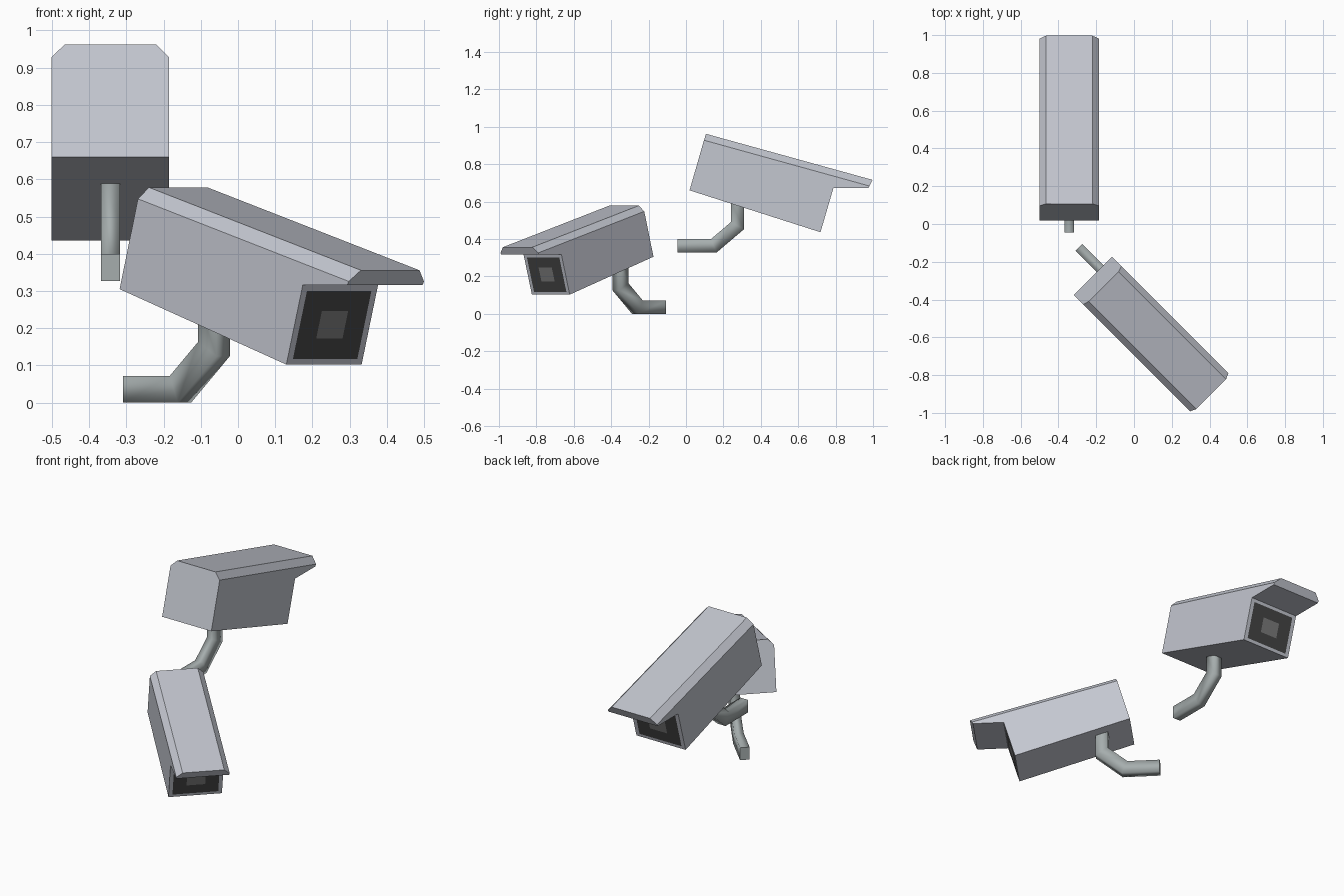
import bpy, bmesh
from math import radians
from mathutils import Vector

if "Cube" in bpy.data.objects:
    bpy.data.objects.remove(bpy.data.objects["Cube"])


def material(name, rgb):
    m = bpy.data.materials.new(name)
    m.diffuse_color = (*rgb, 1)
    m.use_nodes = True
    m.node_tree.nodes["Principled BSDF"].inputs["Base Color"].default_value = m.diffuse_color
    return m


SHELL = material("shell_grey", (0.55, 0.57, 0.63))
DARK = material("dark_glass", (0.06, 0.06, 0.06))
LENS = material("lens_grey", (0.2, 0.2, 0.2))
PIPE = material("bracket_grey", (0.38, 0.42, 0.42))


def housing_mesh():
    """Side profile mirrored across x, with a narrower roof giving the chamfers."""
    w, roof_w = 0.158, 0.123
    side = [(0, 0), (0.70, -0.224), (0.769, 0.012), (0.956, 0.012),
            (0.962, 0.023), (0.077, 0.268)]
    roof = [(0.978, 0.056), (0.088, 0.302)]
    bm = bmesh.new()
    R, L = [[bm.verts.new((s * w, y, z)) for y, z in side]
            + [bm.verts.new((s * roof_w, y, z)) for y, z in roof] for s in (1, -1)]
    bm.faces.new(R[:6])
    bm.faces.new(L[:6])
    front = None
    for a, b in ((0, 1), (1, 2), (2, 3), (6, 7)):
        f = bm.faces.new((R[a], R[b], L[b], L[a]))
        if (a, b) == (1, 2):
            front = f
    for S in (R, L):                                   # chamfers
        bm.faces.new((S[4], S[6], S[7], S[5]))
    bm.faces.new((R[0], R[5], R[7], L[7], L[5], L[0]))  # back
    bm.faces.new((R[3], R[4], R[6], L[6], L[4], L[3]))  # visor tip
    bmesh.ops.recalc_face_normals(bm, faces=bm.faces[:])
    # Dark window and lens, inset into the front face
    for mat, factor in ((1, 0.86), (2, 0.41)):
        bmesh.ops.inset_region(bm, faces=[front], thickness=0.001)
        c = front.calc_center_median()
        for v in front.verts:
            v.co = c + (v.co - c) * factor
        front.material_index = mat
    me = bpy.data.meshes.new("housing")
    bm.to_mesh(me)
    bm.free()
    for m in (SHELL, DARK, LENS):
        me.materials.append(m)
    return me


def bracket_mesh():
    """Bent rectangular arm: pairs of (lower, upper) points along the path."""
    w = 0.0255
    stations = [((0, 0), (0, 0.072)), ((0.208, 0), (0.178, 0.072)),
                ((0.355, 0.125), (0.285, 0.163)), ((0.355, 0.27), (0.285, 0.27))]
    bm = bmesh.new()
    rings = [[bm.verts.new((x, *p)) for x, p in ((-w, lo), (w, lo), (w, up), (-w, up))]
             for lo, up in stations]
    for a, b in zip(rings, rings[1:]):
        for i in range(4):
            j = (i + 1) % 4
            bm.faces.new((a[i], a[j], b[j], b[i])).smooth = True
    bm.faces.new(rings[0])
    bm.faces.new(rings[-1])
    bmesh.ops.recalc_face_normals(bm, faces=bm.faces[:])
    me = bpy.data.meshes.new("bracket")
    bm.to_mesh(me)
    bm.free()
    me.materials.append(PIPE)
    return me


def place(name, mesh, loc, angle=0, scale=1):
    ob = bpy.data.objects.new(name, mesh)
    ob.location = Vector(loc)
    ob.rotation_euler.z = radians(angle)
    ob.scale = (scale,) * 3
    bpy.context.collection.objects.link(ob)


housing, bracket = housing_mesh(), bracket_mesh()

# Upper camera facing back
place("upper_camera_housing", housing, (-0.343, 0.019, 0.66))
place("upper_camera_bracket", bracket, (-0.343, -0.045, 0.327))

# Lower, slightly smaller camera facing front right
place("lower_camera_housing", housing, (-0.217, -0.275, 0.305), -135, 0.905)
place("lower_camera_bracket", bracket, (-0.291, -0.124, 0.0), -135)
